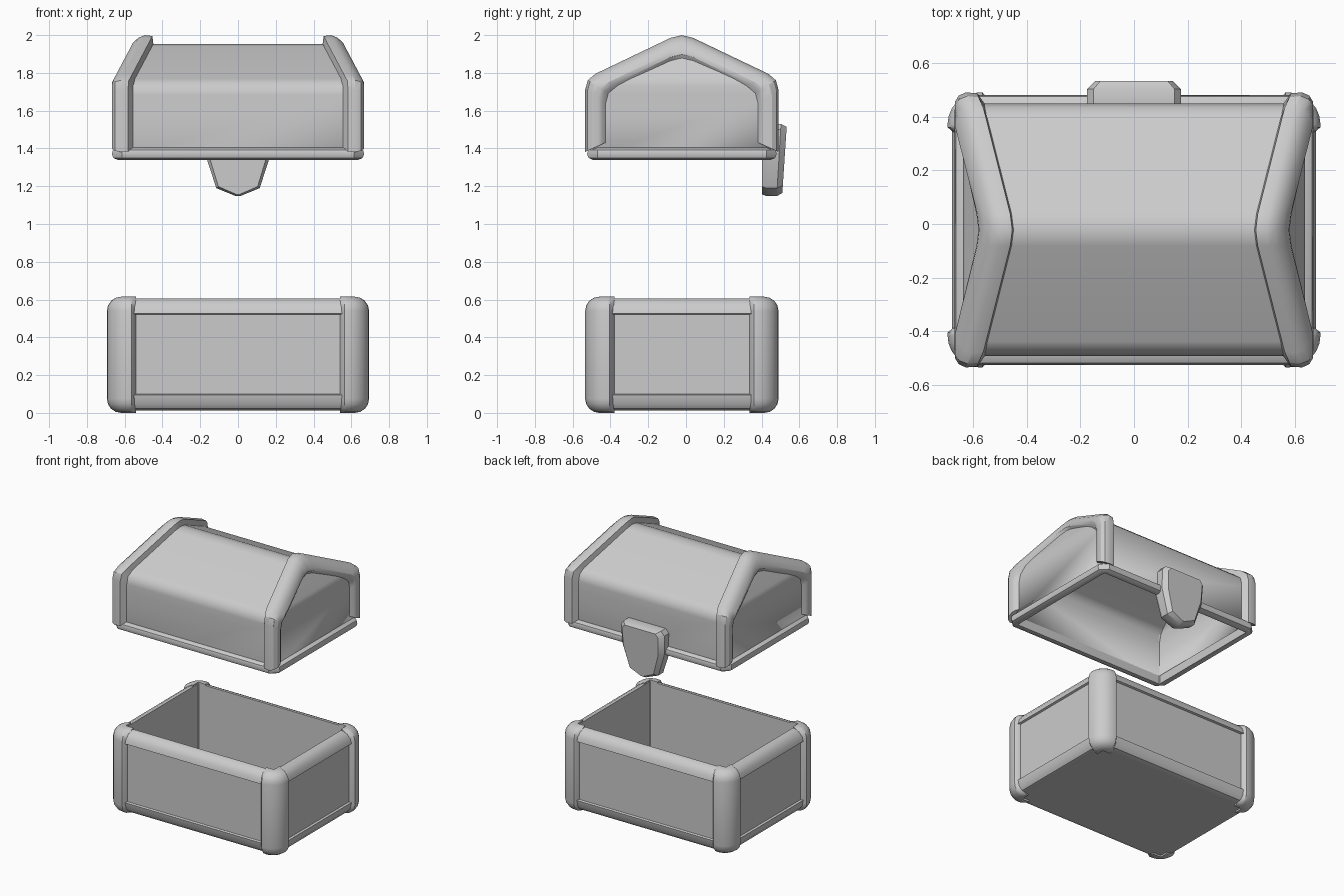
import bpy, bmesh, math

if "Cube" in bpy.data.objects:
    bpy.data.objects.remove(bpy.data.objects["Cube"])

CY = -0.022          # chest centre in y (the clasp makes up the difference)
LEAN = 0.53          # inward lean of the lid ends above the eaves


def finish(name, bm, angle=35, mirror=None):
    bmesh.ops.recalc_face_normals(bm, faces=bm.faces)
    me = bpy.data.meshes.new(name)
    bm.to_mesh(me)
    bm.free()
    me.shade_smooth()
    me.set_sharp_from_angle(angle=math.radians(angle))
    ob = bpy.data.objects.new(name, me)
    ob.location.y = CY
    bpy.context.collection.objects.link(ob)
    if mirror:
        m = ob.modifiers.new("Mirror", 'MIRROR')
        m.use_axis = mirror
    return ob


def flatten_shading(ob):
    """Let the large faces rule the smooth normals."""
    m = ob.modifiers.new("Weighted", 'WEIGHTED_NORMAL')
    m.keep_sharp = True


def loft(rings, loop=False, caps=False):
    """Join equal-length closed rings with quads."""
    bm = bmesh.new()
    vs = [[bm.verts.new(p) for p in r] for r in rings]
    n = len(vs[0])
    for k in range(len(vs) if loop else len(vs) - 1):
        a, b = vs[k], vs[(k + 1) % len(vs)]
        for i in range(n):
            j = (i + 1) % n
            bm.faces.new((a[i], a[j], b[j], b[i]))
    if caps:
        bm.faces.new(vs[0])
        bm.faces.new(vs[-1])
    return bm


def rect(hx, hy, z, c):
    """Rectangle with corners cut back by c."""
    return [(hx, -hy + c, z), (hx, hy - c, z), (hx - c, hy, z), (-hx + c, hy, z),
            (-hx, hy - c, z), (-hx, -hy + c, z), (-hx + c, -hy, z), (hx - c, -hy, z)]


# Base: walls, rounded rails, cavity and floor as (inset, height) steps
steps = [(.065, .012), (.03, .022), (.008, .05), (0, .095), (.014, .1), (.014, .52),
         (0, .525), (.008, .56), (.03, .59), (.06, .605), (.08, .605), (.08, .07)]
rings = [rect(.677 - d, .497 - d, z, .004 if d == .08 else .1 - d) for d, z in steps]
flatten_shading(finish("base_box", loft(rings, caps=True)))


# Corner posts: rounded L-shaped plan with rounded top and bottom
def post_ring(d, z):
    X, Y, L, R, T = .694, .512, .155, .12, .095
    e = min(d + .03, .088)
    pts = [(X - L, Y - e), (X - .13, Y - d)]
    for i in range(7):
        a = math.radians(90 - 15 * i)
        pts.append((X - R + (R - d) * math.cos(a), Y - R + (R - d) * math.sin(a)))
    pts += [(X - d, Y - .13), (X - e, Y - L), (X - T, Y - L), (X - T, Y - T), (X - L, Y - T)]
    return [(x, y, z) for x, y in pts]


r = .075
curve = [(r * (1 - math.sin(math.radians(a))), r * (1 - math.cos(math.radians(a))))
         for a in (0, 22.5, 45, 67.5, 90)]
rings = [post_ring(d, z) for d, z in curve] + [post_ring(d, .615 - z) for d, z in reversed(curve)]
finish("corner_posts", loft(rings, caps=True), 40, (True, True, False))


# Gabled outline of the lid, inset by o, with softened eaves and ridge
def gable(o, zb):
    def roof(y):
        return 2.014 - .478 * y - 1.108 * o
    w = .512 - o
    ze = roof(w)
    a, b = (w, ze - .06), (w - .055, roof(w - .055))
    mid = (.25 * a[0] + .5 * w + .25 * b[0], .25 * a[1] + .5 * ze + .25 * b[1])
    half = [(w, zb), a, mid, b, (.06, roof(.06))]
    return [(-y, z) for y, z in half] + [(0, roof(.03))] + half[::-1]


def lean(x, z):
    return x - LEAN * max(0, z - 1.75)


# Lid shell: roof, walls and end panels, given thickness
bm = bmesh.new()
sides = []
for s in (-1, 1):
    v = [bm.verts.new((s * lean(.637, z), y, z)) for y, z in gable(.042, 1.36)]
    for i in range(4):
        bm.faces.new((v[i], v[i + 1], v[9 - i], v[10 - i]))
    bm.faces.new(v[4:7])
    sides.append(v)
a, b = sides
for i in range(10):
    bm.faces.new((a[i], a[i + 1], b[i + 1], b[i]))
lid = finish("lid_shell", bm)
m = lid.modifiers.new("Thickness", 'SOLIDIFY')
m.thickness = .025
m.offset = -1
flatten_shading(lid)

# Lid end frames: section given as (x, inset) swept round the gable outline
section = [(.55, .05), (.583, .004), (.625, 0), (.652, .012), (.667, .036),
           (.667, .07), (.657, .092), (.63, .115), (.62, .06)]
paths = [gable(o, 1.382 + .45 * o) for _, o in section]
rings = [[(lean(x, p[k][1]), *p[k]) for (x, _), p in zip(section, paths)] for k in range(11)]
flatten_shading(finish("lid_end_frames", loft(rings, caps=True), 30, (True, False, False)))

# Lid rim: rounded band round the opening
band = [(.055, 1.342), (.03, 1.34), (.008, 1.35), (0, 1.37), (.006, 1.392), (.03, 1.405), (.055, 1.405)]
rings = [rect(.668 - d, .502 - d, z, .004 if d == .055 else .055 - d) for d, z in band]
finish("lid_rim", loft(rings, loop=True), 40)

# Clasp: tapering tongue on the back with a bevelled face
half = [(.15, 1.53), (.175, 1.50), (.17, 1.36), (.115, 1.19), (.01, 1.147)]
outline = half + [(-x, z) for x, z in half[::-1]]
rings = []
for y, k in ((.425, .9), (.45, 1), (.525, 1), (.555, .83)):
    rings.append([(x * k, y - (.06 * (1.53 - z) if y > .5 else 0), 1.35 + (z - 1.35) * (k + 1) / 2)
                  for x, z in outline])
finish("clasp", loft(rings, caps=True), 30)
